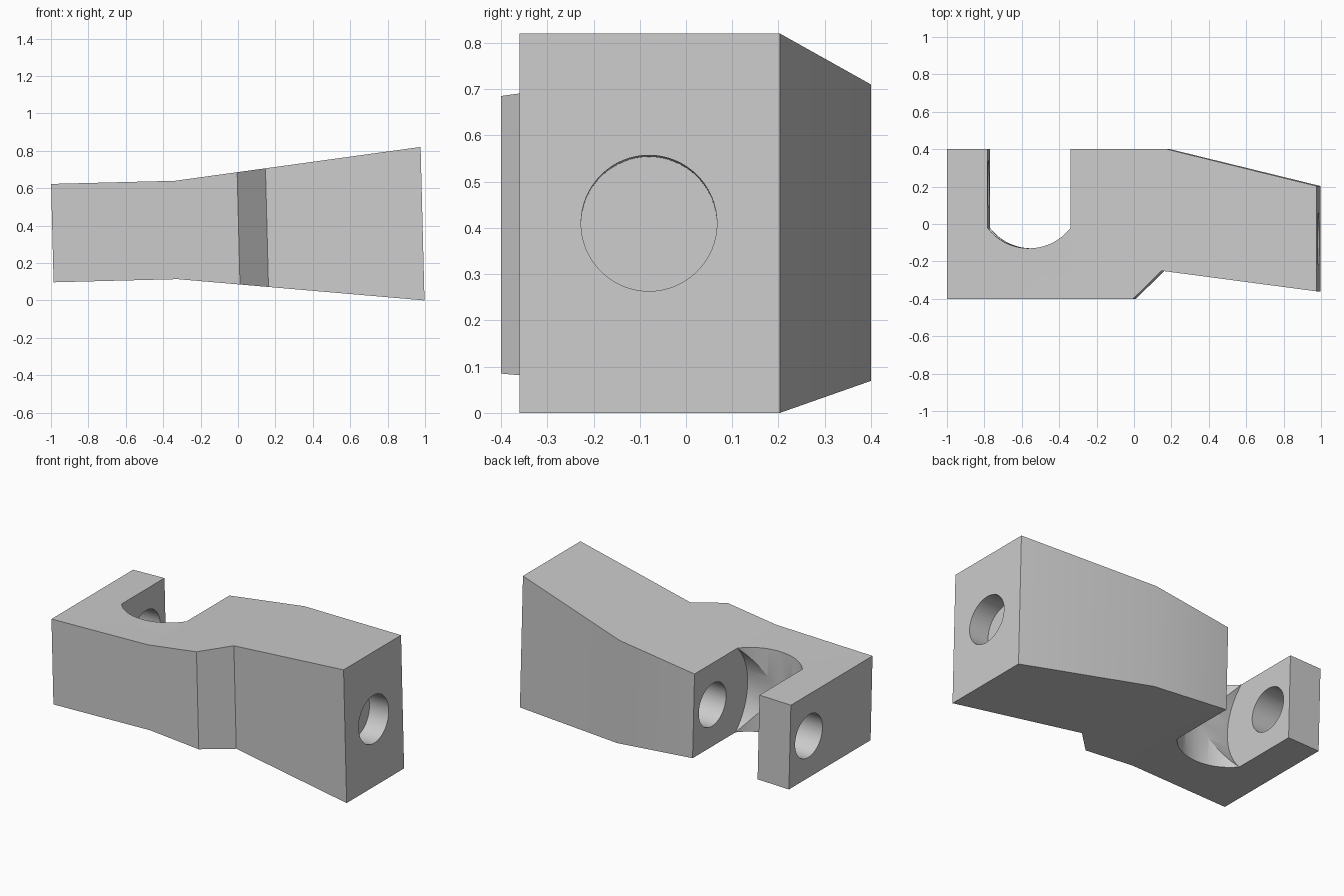
import bpy
import bmesh
import math
from mathutils import Matrix, Vector

cube = bpy.data.objects.get("Cube")
if cube:
    bpy.data.objects.remove(cube, do_unlink=True)

grey = bpy.data.materials.new("plain grey")
grey.use_nodes = True
grey.diffuse_color = (0.6, 0.6, 0.6, 1)
grey.node_tree.nodes["Principled BSDF"].inputs["Base Color"].default_value = (0.6, 0.6, 0.6, 1)


def prism(name, points, axis, low, high):
    """Extrude a closed outline along one axis; points give the other two axes in order."""
    bm = bmesh.new()

    def place(point, depth):
        co = list(point)
        co.insert(axis, depth)
        return Vector(co)

    face = bm.faces.new([bm.verts.new(place(p, low)) for p in points])
    grown = bmesh.ops.extrude_face_region(bm, geom=[face])
    verts = [v for v in grown["geom"] if isinstance(v, bmesh.types.BMVert)]
    shift = Vector((0, 0, 0))
    shift[axis] = high - low
    bmesh.ops.translate(bm, vec=shift, verts=verts)
    bmesh.ops.recalc_face_normals(bm, faces=bm.faces)
    mesh = bpy.data.meshes.new(name)
    bm.to_mesh(mesh)
    bm.free()
    mesh.materials.append(grey)
    obj = bpy.data.objects.new(name, mesh)
    bpy.context.collection.objects.link(obj)
    return obj


def arc(centre, radius, start, end, count):
    return [(centre[0] + radius * math.cos(a), centre[1] + radius * math.sin(a))
            for a in (start + (end - start) * i / count for i in range(count + 1))]


def bore(name, y, radius, low, high):
    ring = arc((y, 0), radius, 0, math.tau, 64)[:-1]
    return prism(name, ring, 0, low, high)


def combine(target, tool, operation):
    mod = target.modifiers.new(tool.name, "BOOLEAN")
    mod.object = tool
    mod.operation = operation
    mod.solver = "EXACT"
    bpy.context.view_layer.objects.active = target
    bpy.ops.object.modifier_apply(modifier=mod.name)
    bpy.data.objects.remove(tool, do_unlink=True)


# Body: plan outline trimmed by the flared side outline
plan = [(-0.993, -0.4), (0.003, -0.4), (0.155, -0.25), (0.987, -0.36),
        (0.987, 0.203), (0.185, 0.4), (-0.993, 0.4)]
body = prism("forked_block", plan, 2, -0.6, 0.6)
half = [(-1.1, 0.263), (-0.33, 0.263), (1.1, 0.423)]
flare = prism("flare", half + [(x, -z) for x, z in reversed(half)], 1, -1, 1)
combine(body, flare, "INTERSECT")

# Slot with a floor rounded in plan
left, right, floor = -0.778, -0.332, -0.13
middle, width = (left + right) / 2, (right - left) / 2
radius = 0.28
sweep = math.asin(width / radius)
down = -math.pi / 2
outline = arc((middle, floor + radius), radius, down - sweep, down + sweep, 32)
slot = prism("slot", outline + [(right, 0.6), (left, 0.6)], 2, -0.7, 0.7)
combine(body, slot, "DIFFERENCE")

# Crossing hollow in the slot floor, rounded in height
hollow = prism("hollow", arc((0.237, 0), 0.367, 0, math.tau, 96)[:-1], 0, left, right)
combine(body, hollow, "DIFFERENCE")

# Pin hole through the arm and into the body, and a blind hole in the wide end
combine(body, bore("pin_hole", 0.215, 0.134, -1.2, 0.0), "DIFFERENCE")
combine(body, bore("end_hole", -0.08, 0.147, 0.855, 1.2), "DIFFERENCE")

# Slight tilt, standing on the lower edge of the wide end
body.data.transform(Matrix.Translation((0, 0, 0.385)) @ Matrix.Rotation(-0.0255, 4, "Y"))
lowest = min(v.co.z for v in body.data.vertices)
body.data.transform(Matrix.Translation((0, 0, -lowest)))
bpy.ops.object.select_all(action="DESELECT")
body.select_set(True)
bpy.context.view_layer.objects.active = body
bpy.ops.object.shade_smooth_by_angle(angle=math.radians(20))
